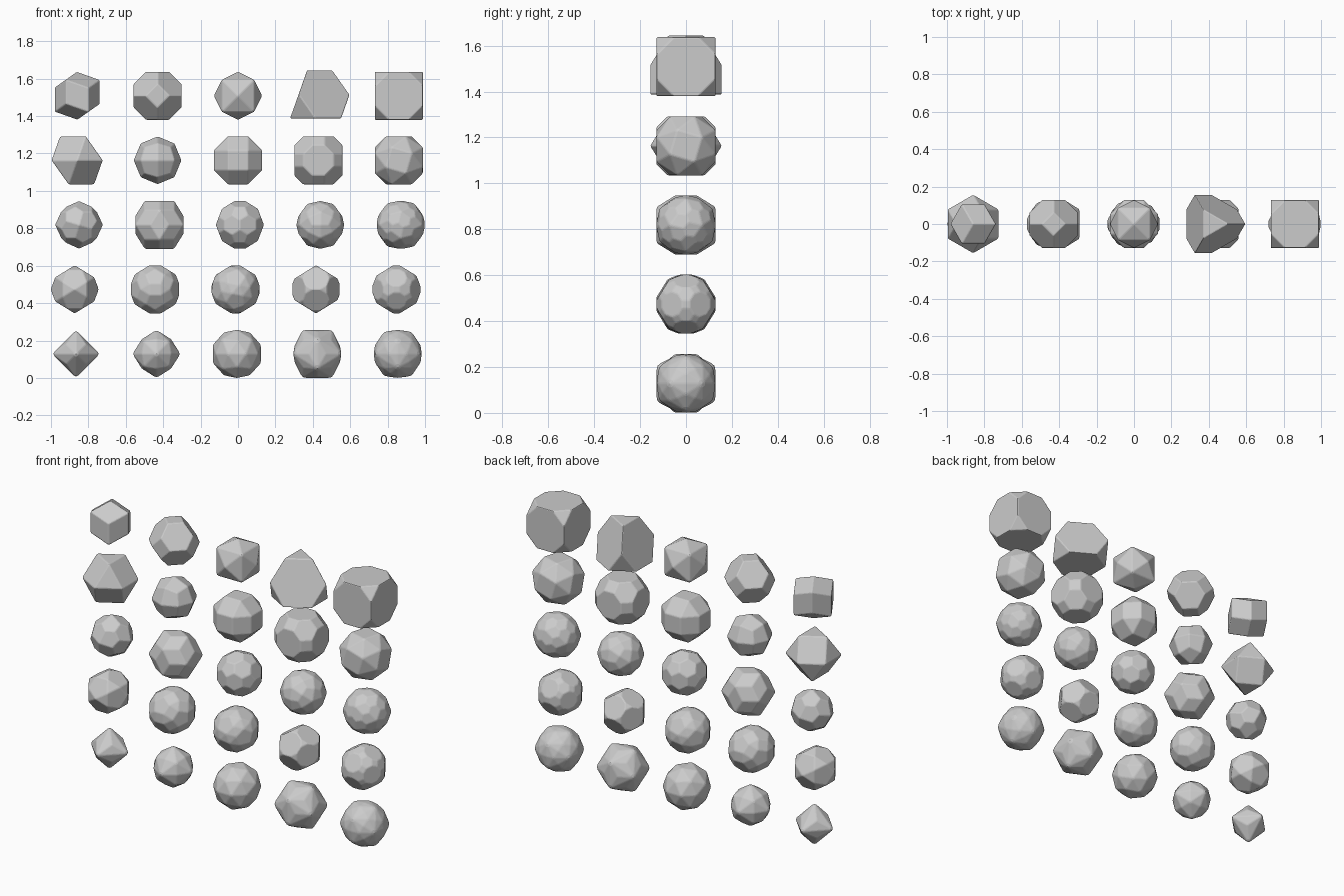
import bpy, bmesh, math
from mathutils import Vector, Matrix

if "Cube" in bpy.data.objects:
    bpy.data.objects.remove(bpy.data.objects["Cube"])

PHI = (1 + math.sqrt(5)) / 2
R2, R6 = math.sqrt(2), math.sqrt(6)

# Symmetry families: three corner axes of the mirror triangle and their fold counts
FAMILIES = {
    "tetra": ([(0, 0, 1), (R2, 0, 1), (R2 / 3, R6 / 3, 1 / 3)], (3, 2, 3)),
    "octa": ([(0, 0, 1), (1, 0, 1), (1, 1, 1)], (4, 2, 3)),
    "icosa": ([(1, 0, PHI), (0, 0, 1), (0, -1 / PHI, PHI)], (5, 2, 3)),
}


def reflection(n):
    return Matrix([[(i == j) - 2 * n[i] * n[j] for j in range(3)] for i in range(3)])


def orbit(seed, ops):
    """All images of the seed point under repeated use of the operations."""
    points = [seed]
    for p in points:
        for op in ops:
            q = op @ p
            if all((q - r).length > 1e-3 for r in points):
                points.append(q)
    return points


def uniform_points(family, ring):
    axes, folds = FAMILIES[family]
    v = [Vector(a).normalized() for a in axes]
    normals = [v[(k + 1) % 3].cross(v[(k + 2) % 3]).normalized() for k in range(3)]
    mirrors = [reflection(n) for n in normals]
    if ring == "snub":
        # balance the three edge lengths, then use rotations only
        w = [1.0, 1.0, 1.0]
        for _ in range(400):
            p = sum((v[k] * w[k] for k in range(3)), Vector()).normalized()
            d = [p.cross(v[k]).length * math.sin(math.pi / folds[k]) for k in range(3)]
            mean = sum(d) / 3
            w = [w[k] * (d[k] / mean) ** 0.4 for k in range(3)]
            total = sum(w)
            w = [x / total for x in w]
        ops = [mirrors[i] @ mirrors[j] for i in range(3) for j in range(3) if i != j]
        return orbit(p, ops)
    p = sum((v[k] * (ring[k] / abs(v[k].dot(normals[k]))) for k in range(3)), Vector())
    return orbit(p.normalized(), mirrors)


def hull(points):
    """Convex solid with its flat faces merged into single polygons."""
    bm = bmesh.new()
    for p in points:
        bm.verts.new(p)
    bmesh.ops.convex_hull(bm, input=bm.verts[:])
    bmesh.ops.dissolve_limit(bm, angle_limit=math.radians(1.5), verts=bm.verts[:], edges=bm.edges[:])
    bmesh.ops.recalc_face_normals(bm, faces=bm.faces[:])
    bm.normal_update()
    return bm


def add_solid(name, family, ring, dual, x, z):
    bm = hull(uniform_points(family, ring))
    if dual:
        points = [f.normal / f.normal.dot(f.calc_center_median()) for f in bm.faces]
        bm.free()
        bm = hull(points)
    # every solid is scaled to the same height
    low, high = min(v.co.z for v in bm.verts), max(v.co.z for v in bm.verts)
    s = HEIGHT / (high - low)
    for v in bm.verts:
        v.co = Vector((v.co.x, v.co.y, v.co.z - (low + high) / 2)) * s
    mesh = bpy.data.meshes.new(name)
    bm.to_mesh(mesh)
    bm.free()
    ob = bpy.data.objects.new(name, mesh)
    ob.location = (x, 0, z)
    bpy.context.collection.objects.link(ob)
    # softened edges
    bev = ob.modifiers.new("edge_bevel", "BEVEL")
    bev.width = 0.0055
    bev.segments = 2
    bev.limit_method = "NONE"


HEIGHT = 0.257
RECT, TRUNC_A, TRUNC_B = (0, 1, 0), (1, 1, 0), (0, 1, 1)
RHOMBI, FULL = (1, 0, 1), (1, 1, 1)

# Rows from top to bottom: x shift, then (name, family, ring, dual)
ROWS = [
    (0.0, [("rhombic_dodecahedron", "tetra", RHOMBI, True),
           ("truncated_octahedron", "octa", TRUNC_A, False),
           ("tetrakis_hexahedron", "octa", TRUNC_A, True),
           ("truncated_tetrahedron", "tetra", TRUNC_A, False),
           ("truncated_cube", "octa", TRUNC_B, False)]),
    (0.0, [("cuboctahedron", "tetra", RHOMBI, False),
           ("deltoidal_icositetrahedron", "octa", RHOMBI, True),
           ("rhombicuboctahedron", "octa", RHOMBI, False),
           ("truncated_cuboctahedron", "octa", FULL, False),
           ("snub_cube", "octa", "snub", False)]),
    (0.01, [("pentagonal_icositetrahedron", "octa", "snub", True),
            ("rhombic_triacontahedron", "icosa", RECT, True),
            ("truncated_icosahedron", "icosa", TRUNC_A, False),
            ("deltoidal_hexecontahedron", "icosa", RHOMBI, True),
            ("pentagonal_hexecontahedron", "icosa", "snub", True)]),
    (-0.013, [("icosidodecahedron", "icosa", RECT, False),
              ("rhombicosidodecahedron", "icosa", RHOMBI, False),
              ("snub_dodecahedron", "icosa", "snub", False),
              ("truncated_dodecahedron", "icosa", TRUNC_B, False),
              ("truncated_icosidodecahedron", "icosa", FULL, False)]),
    (-0.006, [("triakis_octahedron", "octa", TRUNC_B, True),
              ("disdyakis_dodecahedron", "octa", FULL, True),
              ("pentakis_dodecahedron", "icosa", TRUNC_A, True),
              ("triakis_icosahedron", "icosa", TRUNC_B, True),
              ("disdyakis_triacontahedron", "icosa", FULL, True)]),
]

for r, (shift, solids) in enumerate(ROWS):
    for c, (name, family, ring, dual) in enumerate(solids):
        x, z = (c - 2) * 0.43 + shift, 0.1285 + (4 - r) * 0.345
        if name == "truncated_tetrahedron":  # sits slightly off the grid
            x, z = x - 0.015, z + 0.008
        add_solid(name, family, ring, dual, x, z)
